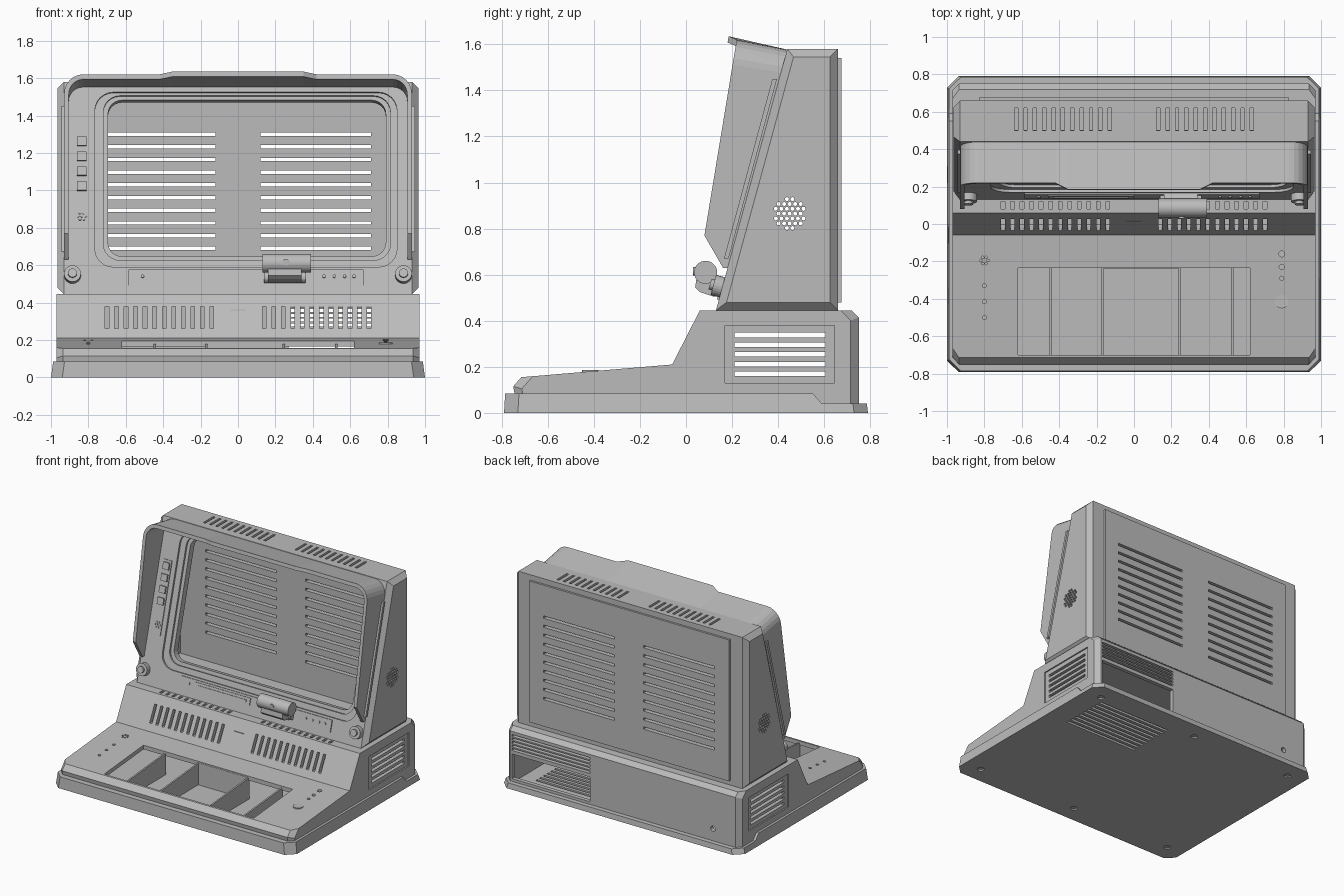
import bpy, bmesh, math
from mathutils import Matrix, Vector

if "Cube" in bpy.data.objects:
    bpy.data.objects.remove(bpy.data.objects["Cube"], do_unlink=True)

grey = bpy.data.materials.new("case_grey")
grey.use_nodes = True
grey.diffuse_color = (0.5, 0.5, 0.5, 1)
for node in grey.node_tree.nodes:
    if node.type == 'BSDF_PRINCIPLED':
        node.inputs["Base Color"].default_value = (0.5, 0.5, 0.5, 1)

# Frame lying on the sloping front of the display housing
TILT = math.atan2(1.135, 0.31)
SLOPE = Matrix.Translation((0, 0.13, 0.445)) @ Matrix.Rotation(TILT, 4, 'X')
ALONG_X = Matrix.Rotation(math.pi / 2, 4, 'Y')
ALONG_Y = Matrix.Rotation(math.pi / 2, 4, 'X')
NONE = Matrix()


def up(z):
    return (z - 0.445) / math.sin(TILT)


def slope_y(z):
    return 0.13 + (z - 0.445) * 0.31 / 1.135


def finish(name, bm):
    bmesh.ops.recalc_face_normals(bm, faces=bm.faces[:])
    mesh = bpy.data.meshes.new(name)
    bm.to_mesh(mesh)
    bm.free()
    mesh.materials.append(grey)
    obj = bpy.data.objects.new(name, mesh)
    bpy.context.scene.collection.objects.link(obj)
    return obj


def box(bm, x, y, z, frame=NONE):
    mid = Vector([(a + b) / 2 for a, b in (x, y, z)])
    size = [b - a for a, b in (x, y, z)]
    m = frame @ Matrix.Translation(mid) @ Matrix.Diagonal((*size, 1))
    bmesh.ops.create_cube(bm, size=1, matrix=m)


def cyl(bm, centre, r, depth, turn=NONE, frame=NONE, sides=24):
    m = frame @ Matrix.Translation(centre) @ turn
    bmesh.ops.create_cone(bm, cap_ends=True, segments=sides, radius1=r,
                          radius2=r, depth=depth, matrix=m)


def extrude(bm, ring_a, ring_b):
    a = [bm.verts.new(p) for p in ring_a]
    b = [bm.verts.new(p) for p in ring_b]
    bm.faces.new(a)
    bm.faces.new(b[::-1])
    for i in range(len(a)):
        j = (i + 1) % len(a)
        bm.faces.new((a[i], b[i], b[j], a[j]))


def prism(bm, pts, x0, x1):
    extrude(bm, [(x0, y, z) for y, z in pts], [(x1, y, z) for y, z in pts])


def chamfer(bm, width, rule):
    edges = [e for e in bm.edges if rule(e.verts[0].co, e.verts[1].co)]
    bmesh.ops.bevel(bm, geom=edges, offset=width, segments=1, affect='EDGES')


def cut(obj, cutter, keep=False):
    mod = obj.modifiers.new("cut", 'BOOLEAN')
    mod.operation, mod.solver, mod.object = 'DIFFERENCE', 'EXACT', cutter
    graph = bpy.context.evaluated_depsgraph_get()
    mesh = bpy.data.meshes.new_from_object(obj.evaluated_get(graph))
    obj.modifiers.clear()
    obj.data = mesh
    if not keep:
        bpy.data.objects.remove(cutter, do_unlink=True)


def rounded(x0, x1, z0, z1, r, low, high):
    # Rounded window block on the sloping face
    bm = bmesh.new()
    y0, y1 = up(z0), up(z1)
    pts = []
    for k, (cx, cy) in enumerate([(x1 - r, y1 - r), (x0 + r, y1 - r), (x0 + r, y0 + r), (x1 - r, y0 + r)]):
        for i in range(7):
            a = math.pi / 2 * (k + i / 6)
            pts.append((cx + r * math.cos(a), cy + r * math.sin(a)))
    extrude(bm, [SLOPE @ Vector((*p, low)) for p in pts], [SLOPE @ Vector((*p, high)) for p in pts])
    return finish("window_cutter", bm)


def slot_row(bm, first, step, count, width, y, z):
    for side in (-1, 1):
        for i in range(count):
            c = side * (first + i * step)
            box(bm, (c - width / 2, c + width / 2), y, z)


def same_side(a, b):
    return abs(a.x - b.x) < 1e-4


# Base tray
bm = bmesh.new()
prism(bm, [(-0.79, 0), (-0.785, 0.085), (0.55, 0.085), (0.59, 0.04), (0.785, 0.04), (0.79, 0)], -1, 1)
for v in bm.verts:
    if v.co.z > 0.01:
        v.co.x *= 0.988
chamfer(bm, 0.06, lambda a, b: abs(a.z - b.z) > 0.03 and abs(a.y) > 0.7 and abs(b.y) > 0.7 and a.x * b.x > 0)
base_tray = finish("base_tray", bm)

# Base housing
bm = bmesh.new()
prism(bm, [(-0.735, 0.03), (-0.75, 0.115), (-0.715, 0.155), (-0.06, 0.21), (0.06, 0.445),
           (0.72, 0.445), (0.75, 0.415), (0.75, 0.03)], -0.97, 0.97)
chamfer(bm, 0.035, lambda a, b: same_side(a, b) and abs(a.y + b.y) > 1.43)
base_housing = finish("base_housing", bm)

bm = bmesh.new()
prism(bm, [(-0.71, 0.02), (-0.71, 0.125), (-0.04, 0.18), (0.08, 0.415), (0.7, 0.415),
           (0.72, 0.39), (0.72, 0.02)], -0.93, 0.93)
hollow = finish("base_hollow_cutter", bm)
cut(base_housing, hollow, keep=True)
cut(base_tray, hollow)

# Recessed side panels
bm = bmesh.new()
for s in (-1, 1):
    box(bm, sorted((s * 0.96, s * 1.1)), (0.17, 0.645), (0.13, 0.38))
cut(base_housing, finish("panel_cutter", bm))

# Base vents, key tray and holes
bm = bmesh.new()
slot_row(bm, 0.14, 0.051, 12, 0.02, (-0.1, 0.1), (0.26, 0.38))
slot_row(bm, 0.14, 0.051, 12, 0.02, (0.08, 0.12), (0.4, 0.47))
for i in range(5):
    z = 0.17 + 0.042 * i
    box(bm, (-1.1, 1.1), (0.21, 0.605), (z - 0.01, z + 0.01))
    z = 0.28 + 0.026 * i
    box(bm, (0.27, 0.92), (0.68, 0.8), (z - 0.008, z + 0.008))
box(bm, (0.27, 0.92), (0.68, 0.8), (0.06, 0.245))
box(bm, (-0.62, 0.62), (-0.7, -0.235), (0.1, 0.3))
box(bm, (-0.04, 0.04), (-0.05, 0.021), (0.358, 0.364))
cyl(bm, (-0.75, 0.75, 0.13), 0.02, 0.1, ALONG_Y)
for x, y, r in [(0.79, -0.16, 0.016), (0.79, -0.23, 0.014), (0.79, -0.29, 0.011), (-0.8, -0.33, 0.011),
                (-0.8, -0.415, 0.011), (-0.8, -0.5, 0.011)]:
    cyl(bm, (x, y, 0.2), r, 0.2, sides=12)
for i in range(6):
    a = i * math.pi / 3
    cyl(bm, (-0.8 + 0.019 * math.cos(a), -0.195 + 0.019 * math.sin(a), 0.2), 0.007, 0.2, sides=8)
cut(base_housing, finish("base_vent_cutter", bm))

# Underside vents and screw wells
bm = bmesh.new()
for i in range(9):
    y = 0.25 + 0.044 * i
    box(bm, (0.2, 0.82), (y - 0.01, y + 0.01), (-0.05, 0.05))
for x in (-0.86, 0, 0.86):
    for y in (-0.66, 0.66):
        cyl(bm, (x, y, 0), 0.025, 0.02, sides=16)
cut(base_tray, finish("underside_cutter", bm))

# Key tray dividers and round button
bm = bmesh.new()
for x in (-0.445, -0.17, 0.245, 0.525):
    prism(bm, [(-0.705, 0.015), (-0.705, 0.14), (-0.225, 0.18), (-0.225, 0.015)], x - 0.006, x + 0.006)
box(bm, (-0.17, 0.245), (-0.237, -0.225), (0.015, 0.185))
finish("tray_dividers", bm)
bm = bmesh.new()
cyl(bm, (0.79, -0.415, 0.175), 0.036, 0.022)
finish("deck_button", bm)

# Display housing
bm = bmesh.new()
prism(bm, [(0.13, 0.445), (0.44, 1.58), (0.66, 1.58), (0.66, 0.445)], -0.965, 0.965)
chamfer(bm, 0.035, same_side)
display_housing = finish("display_housing", bm)
bm = bmesh.new()
prism(bm, [(0.221, 0.475), (0.515, 1.55), (0.63, 1.55), (0.63, 0.475)], -0.92, 0.92)
cut(display_housing, finish("display_hollow_cutter", bm))
cut(display_housing, rounded(-0.765, 0.85, 0.59, 1.525, 0.1, -0.015, 0.1))
cut(display_housing, rounded(-0.72, 0.815, 0.63, 1.51, 0.09, -0.03, 0.1))
cut(display_housing, rounded(-0.695, 0.79, 0.655, 1.49, 0.075, -0.11, 0.1))

# Back panel
bm = bmesh.new()
box(bm, (-0.83, 0.83), (0.655, 0.675), (0.48, 1.54))
back_panel = finish("back_panel", bm)

# Display vents and speaker holes
bm = bmesh.new()
for i in range(10):
    z = 0.69 + 0.0678 * i
    for s in (-1, 1):
        box(bm, sorted((s * 0.12, s * 0.71)), (0.6, 0.72), (z - 0.009, z + 0.009))
slot_row(bm, 0.13, 0.05, 11, 0.018, (0.5, 0.62), (1.5, 1.62))
for row in range(-3, 4):
    for col in range(-4, 5):
        dy, dz = (col + (row % 2) / 2) * 0.024, row * 0.021
        if math.hypot(dy, dz) < 0.066:
            cyl(bm, (0, 0.45 + dy, 0.865 + dz), 0.009, 2.4, ALONG_X, sides=8)
vents = finish("display_vent_cutter", bm)
cut(display_housing, vents, keep=True)
cut(back_panel, vents)

# Hood around the display
def hood_ring(x, z, ix, iz):
    def pair(px, pz):
        back = Vector((px, slope_y(pz) + 0.01, pz))
        if z < 0.7:
            return back, Vector((px, slope_y(pz) - 0.02, pz))
        t = (pz - 0.79) / 0.785
        front = Vector((px, 0.08 + 0.14 * t, 0.77 + 0.85 * t))
        if abs(px) < 0.36 and pz > 1.5:
            front += Vector((0, -0.035, 0.015))
        return back, front
    a, b = pair(x, z)
    d, c = pair(ix, iz)
    return [a, b, c, d]


half = [(0.93, 0.63, 0.905, 0.63), (0.93, 0.79, 0.905, 0.79)]
for i in range(7):
    c, s = math.cos(i * math.pi / 12), math.sin(i * math.pi / 12)
    half.append((0.83 + 0.1 * c, 1.475 + 0.1 * s, 0.83 + 0.075 * c, 1.475 + 0.075 * s))
half += [(0.42, 1.575, 0.42, 1.55), (0.35, 1.575, 0.35, 1.55)]
path = half + [(-x, z, -ix, iz) for x, z, ix, iz in reversed(half)]
bm = bmesh.new()
rings = [[bm.verts.new(p) for p in hood_ring(*n)] for n in path]
for r, q in zip(rings, rings[1:]):
    for i in range(4):
        j = (i + 1) % 4
        bm.faces.new((r[i], r[j], q[j], q[i]))
bm.faces.new(rings[0])
bm.faces.new(rings[-1])
finish("display_hood", bm)

# Hood side rails
bm = bmesh.new()
for s in (-1, 1):
    prism(bm, [(0.165, 0.67), (0.375, 1.45), (0.395, 1.45), (0.185, 0.67)], s * 0.92, s * 0.945)
finish("hood_rails", bm)

# Control strip below the screen
bm = bmesh.new()
box(bm, (-0.585, 0.67), (up(0.49), up(0.575)), (-0.01, 0.008), SLOPE)
box(bm, (-0.46, 0), (up(0.512), up(0.562)), (0, 0.014), SLOPE)
box(bm, (-0.43, -0.03), (up(0.53), up(0.545)), (0, 0.02), SLOPE)
for x in (-0.51, 0.46, 0.515, 0.57, 0.62):
    cyl(bm, (x, up(0.538), 0.01), 0.009, 0.012, frame=SLOPE, sides=12)
finish("control_strip", bm)

# Side button strip
bm = bmesh.new()
box(bm, (-0.87, -0.8), (up(0.79), up(1.3)), (-0.01, 0.006), SLOPE)
for z in (1.02, 1.1, 1.18, 1.26):
    box(bm, (-0.86, -0.81), (up(z - 0.024), up(z + 0.024)), (0, 0.018), SLOPE)
for i in range(7):
    r, a = (0 if i == 6 else 0.02), i * math.pi / 3
    cyl(bm, (-0.835 + r * math.cos(a), up(0.86) + r * math.sin(a), 0.008), 0.007, 0.01, frame=SLOPE, sides=8)
finish("button_strip", bm)

# Corner knobs
for side, x in (("left", 0.885), ("right", -0.885)):
    bm = bmesh.new()
    cyl(bm, (x, up(0.545), 0.015), 0.045, 0.05, frame=SLOPE)
    cyl(bm, (x, up(0.545), 0.03), 0.024, 0.05, frame=SLOPE)
    finish(side + "_knob", bm)

# Lamp barrel on its bracket
bm = bmesh.new()
cyl(bm, (0.26, 0.085, 0.61), 0.05, 0.26, ALONG_X, sides=32)
cyl(bm, (0.255, 0.04, 0.615), 0.018, 0.02, ALONG_Y, sides=16)
barrel = finish("lamp_barrel", bm)
bm = bmesh.new()
prism(bm, [(0.045, 0.58), (0.04, 0.545), (0.06, 0.525), (0.12, 0.505), (0.155, 0.505), (0.17, 0.57), (0.1, 0.6)], 0.16, 0.34)
cyl(bm, (0.25, 0.14, 0.535), 0.03, 0.22, ALONG_X)
finish("lamp_bracket", bm)

for obj in bpy.context.scene.objects:
    obj.select_set(obj == barrel)
bpy.context.view_layer.objects.active = barrel
bpy.ops.object.shade_smooth_by_angle(angle=math.radians(30))
